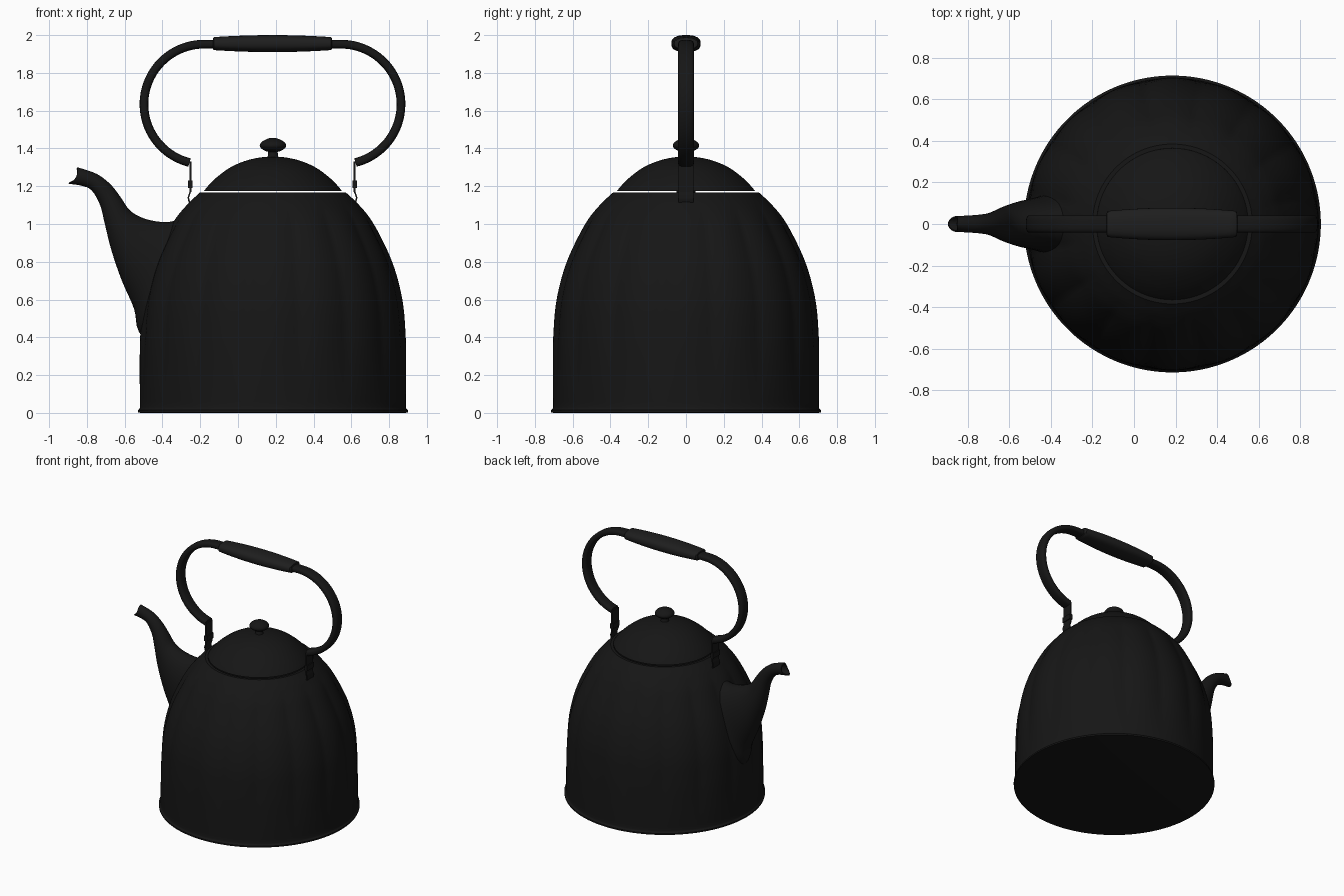
import bpy, bmesh
from math import sin, cos, pi, radians, copysign
from mathutils import Vector

if "Cube" in bpy.data.objects:
    bpy.data.objects.remove(bpy.data.objects["Cube"])

CX = 0.185  # body axis


def material(name, v):
    m = bpy.data.materials.new(name)
    m.diffuse_color = (v, v, v, 1)
    m.use_nodes = True
    m.node_tree.nodes["Principled BSDF"].inputs["Base Color"].default_value = m.diffuse_color
    return m


ENAMEL = material("black_enamel", 0.008)
GRIP = material("grip_black", 0.013)


def smooth_path(pts, steps):
    """Catmull-Rom through tuples of any length."""
    v = [Vector(p) for p in pts]
    v = [2 * v[0] - v[1]] + v + [2 * v[-1] - v[-2]]
    out = []
    for i in range(1, len(v) - 2):
        a, b, c, d = v[i - 1:i + 3]
        for s in range(steps):
            t = s / steps
            out.append(0.5 * (2 * b + (c - a) * t + (2 * a - 5 * b + 4 * c - d) * t * t
                              + (3 * b - a - 3 * c + d) * t ** 3))
    return out + [v[-2]]


def loft(name, rings, mat=ENAMEL, cap_start=True, cap_end=True, angle=35):
    """Skin a list of closed rings."""
    bm = bmesh.new()
    rows = [[bm.verts.new(p) for p in r] for r in rings]
    n = len(rows[0])
    for a, b in zip(rows, rows[1:]):
        for i in range(n):
            bm.faces.new((a[i], a[(i + 1) % n], b[(i + 1) % n], b[i]))
    if cap_start:
        bm.faces.new(rows[0])
    if cap_end:
        bm.faces.new(rows[-1])
    bmesh.ops.recalc_face_normals(bm, faces=bm.faces)
    me = bpy.data.meshes.new(name)
    bm.to_mesh(me)
    bm.free()
    ob = bpy.data.objects.new(name, me)
    bpy.context.collection.objects.link(ob)
    me.materials.append(mat)
    bpy.ops.object.select_all(action='DESELECT')
    bpy.context.view_layer.objects.active = ob
    ob.select_set(True)
    bpy.ops.object.shade_smooth_by_angle(angle=radians(angle))
    return ob


def lathe(name, profile, n=96, flute=None, **kw):
    """Revolve (r, z) points about the kettle axis."""
    rings = []
    for r, z in profile:
        ring = []
        for i in range(n):
            a = 2 * pi * i / n
            q = r + (flute(a, z) if flute else 0)
            ring.append((CX + q * cos(a), q * sin(a), z))
        rings.append(ring)
    return loft(name, rings, **kw)


def section(n, power=2):
    """Unit superellipse."""
    f = lambda v: copysign(abs(v) ** (2 / power), v)
    return [(f(cos(2 * pi * i / n)), f(sin(2 * pi * i / n))) for i in range(n)]


# Body: flared foot, softly fluted wall, open rim
def flute(a, z):
    if z < 0.05 or z > 1.12:
        return 0
    fade = min(1, (z - 0.05) / 0.35, (1.12 - z) / 0.15)
    return 0.007 * fade * (abs(cos(8 * a)) * 2 - 2) + 0.003 * fade


wall = smooth_path([(0.704, 0.03), (0.704, 0.2), (0.70, 0.4), (0.682, 0.6), (0.628, 0.8),
                    (0.531, 1.0), (0.456, 1.1), (0.385, 1.168)], 6)
body_profile = [(0.70, 0), (0.714, 0.003), (0.715, 0.014), (0.706, 0.022)] + [tuple(p) for p in wall]
lathe("body", body_profile + [(0.365, 1.168), (0.355, 1.14)], n=192, flute=flute, cap_end=False)

# Lid dome
dome = smooth_path([(0.365, 1.175), (0.345, 1.2), (0.30, 1.245), (0.23, 1.297),
                    (0.15, 1.333), (0.07, 1.352), (0.012, 1.356)], 4)
lathe("lid", [tuple(p) for p in dome])

# Knob with neck
lathe("lid_knob", [(0.034, 1.345), (0.027, 1.36), (0.025, 1.382)]
      + [tuple(p) for p in smooth_path([(0.04, 1.386), (0.062, 1.4), (0.07, 1.415), (0.062, 1.432),
                                        (0.042, 1.445), (0.02, 1.454), (0.003, 1.456)], 3)], n=40)

# Spout: upper x,z / lower x,z / half width
stations = [(-0.22, 1.10, -0.42, 0.30, 0.13),
            (-0.295, 1.035, -0.525, 0.43, 0.14),
            (-0.38, 1.01, -0.55, 0.55, 0.128),
            (-0.49, 1.027, -0.615, 0.70, 0.108),
            (-0.57, 1.07, -0.67, 0.86, 0.085),
            (-0.62, 1.14, -0.705, 1.0, 0.066),
            (-0.67, 1.205, -0.73, 1.10, 0.052),
            (-0.735, 1.258, -0.775, 1.178, 0.044),
            (-0.80, 1.285, -0.83, 1.203, 0.04),
            (-0.85, 1.30, -0.897, 1.213, 0.038)]
path = smooth_path(stations, 4)


def spout_ring(s, k=1.0, dip=0.0):
    ux, uz, lx, lz, w = s
    mid, half = Vector(((ux + lx) / 2, 0, (uz + lz) / 2)), Vector(((ux - lx) / 2, 0, (uz - lz) / 2))
    back = Vector((0.85, 0, -0.5)) * dip
    return [mid + half * (c * k) + Vector((0, w * d * k, 0)) + back * d * d for c, d in section(32)]


outer = [spout_ring(s, 1, 0.018 * max(0, (i - 32) / 4)) for i, s in enumerate(path)]
inner = [spout_ring(s, 0.82, 0.018 * max(0, (4 - i) / 4)) for i, s in enumerate(path[:-11:-1])]
loft("spout", outer + inner, angle=50)

# Handle strap: two round bows joined under the grip
R, BX, BZ = 0.318, -0.18, 1.634
bow = [(BX + R * cos(a), BZ + R * sin(a)) for a in [radians(256 - 166 * i / 40) for i in range(41)]]
bow += [(2 * CX - 0.005 - x, z) for x, z in reversed(bow)]
HX = CX - 0.0025
rings = []
for i, (x, z) in enumerate(bow):
    p, q = bow[max(i - 1, 0)], bow[min(i + 1, len(bow) - 1)]
    t = Vector((q[0] - p[0], 0, q[1] - p[1])).normalized()
    nrm = Vector((-t.z, 0, t.x))
    rings.append([Vector((x, 0, z)) + nrm * (0.023 * c) + Vector((0, 0.042 * d, 0))
                  for c, d in section(20, 3)])
loft("handle_strap", rings)

# Grip, slightly barrel shaped
grip = [(-1, 0.7), (-0.995, 0.92)] + [(-0.98 + 0.098 * i, 1) for i in range(21)] + [(0.995, 0.92), (1, 0.7)]
loft("handle_grip", [[(HX + 0.315 * u, d * k * (0.078 - 0.016 * u * u), 1.955 + c * k * (0.045 - 0.011 * u * u))
                      for c, d in section(32, 2.5)] for u, k in grip], mat=GRIP)


# Handle mounts on both sides: tab, hinge block, bent lug strip
def plate(name, pts, half_t, half_y):
    """Strip swept along (x, z) points, thin in x."""
    return loft(name, [[(x - half_t, -half_y, z), (x + half_t, -half_y, z),
                        (x + half_t, half_y, z), (x - half_t, half_y, z)] for x, z in pts])


for side, s in (("left", -1), ("right", 1)):
    at = lambda d, z: (HX + s * d, z)
    plate(side + "_handle_tab", [at(0.435, 1.33), at(0.435, 1.17)], 0.005, 0.04)
    plate(side + "_hinge_block", [at(0.435, 1.23), at(0.435, 1.19)], 0.012, 0.042)
    plate(side + "_mount_lug", [at(0.432, 1.19), at(0.437, 1.165), at(0.446, 1.14),
                                at(0.44, 1.115), at(0.425, 1.09)], 0.004, 0.04)
